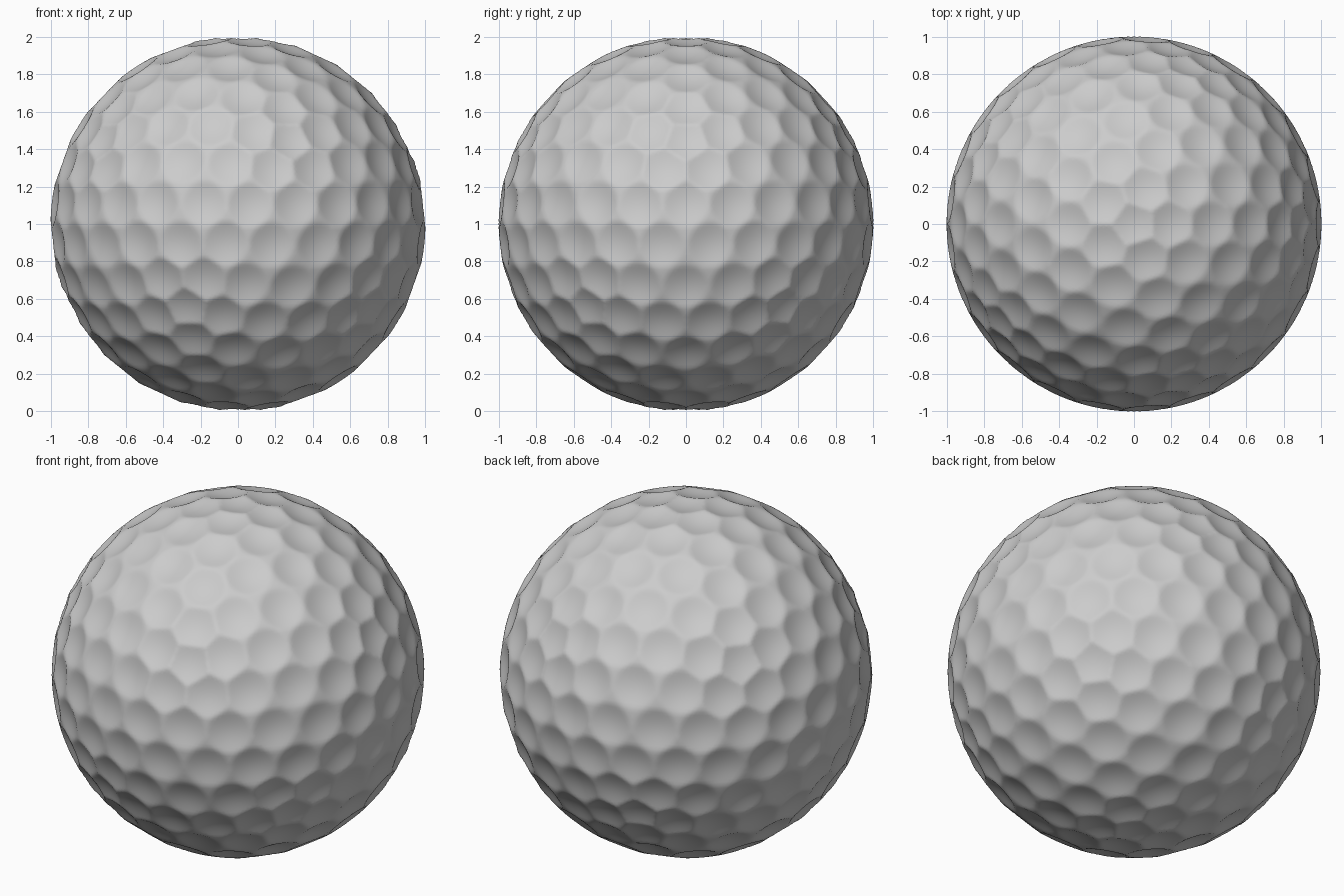
import bpy, bmesh, math
from mathutils import Vector, kdtree

cube = bpy.data.objects.get("Cube")
if cube:
    bpy.data.objects.remove(cube, do_unlink=True)

FREQ = 5        # dimples along each edge of the base icosahedron
DIMPLE = 0.122  # dimple radius
DEPTH = 0.024   # dimple depth

# Plain off-white material
mat = bpy.data.materials.new("ball_white")
mat.use_nodes = True
color = (0.6, 0.6, 0.6, 1)
mat.diffuse_color = color
mat.node_tree.nodes["Principled BSDF"].inputs["Base Color"].default_value = color


# Dimple centres: each icosahedron face split into a triangular grid
def dimple_centres():
    bm = bmesh.new()
    bmesh.ops.create_icosphere(bm, subdivisions=1, radius=1)
    centres = {}
    for face in bm.faces:
        a, b, c = (v.co for v in face.verts)
        for i in range(FREQ + 1):
            for j in range(FREQ + 1 - i):
                p = (a * i + b * j + c * (FREQ - i - j)).normalized()
                centres[tuple(round(k, 3) + 0.0 for k in p)] = p
    bm.free()
    return list(centres.values())


centres = dimple_centres()
tree = kdtree.KDTree(len(centres))
for i, p in enumerate(centres):
    tree.insert(p, i)
tree.balance()

# Ball: fine sphere pressed in at every dimple
bm = bmesh.new()
bmesh.ops.create_icosphere(bm, subdivisions=7, radius=1)
for v in bm.verts:
    n = v.co.normalized()
    dist = tree.find(n)[2]
    t = min(dist / DIMPLE, 1)
    v.co = n * (1 - DEPTH * (1 - t * t) ** 1.15) + Vector((0, 0, 1))
for f in bm.faces:
    f.smooth = True
mesh = bpy.data.meshes.new("dimpled_ball")
bm.to_mesh(mesh)
bm.free()
mesh.materials.append(mat)
ball = bpy.data.objects.new("dimpled_ball", mesh)
bpy.context.scene.collection.objects.link(ball)
